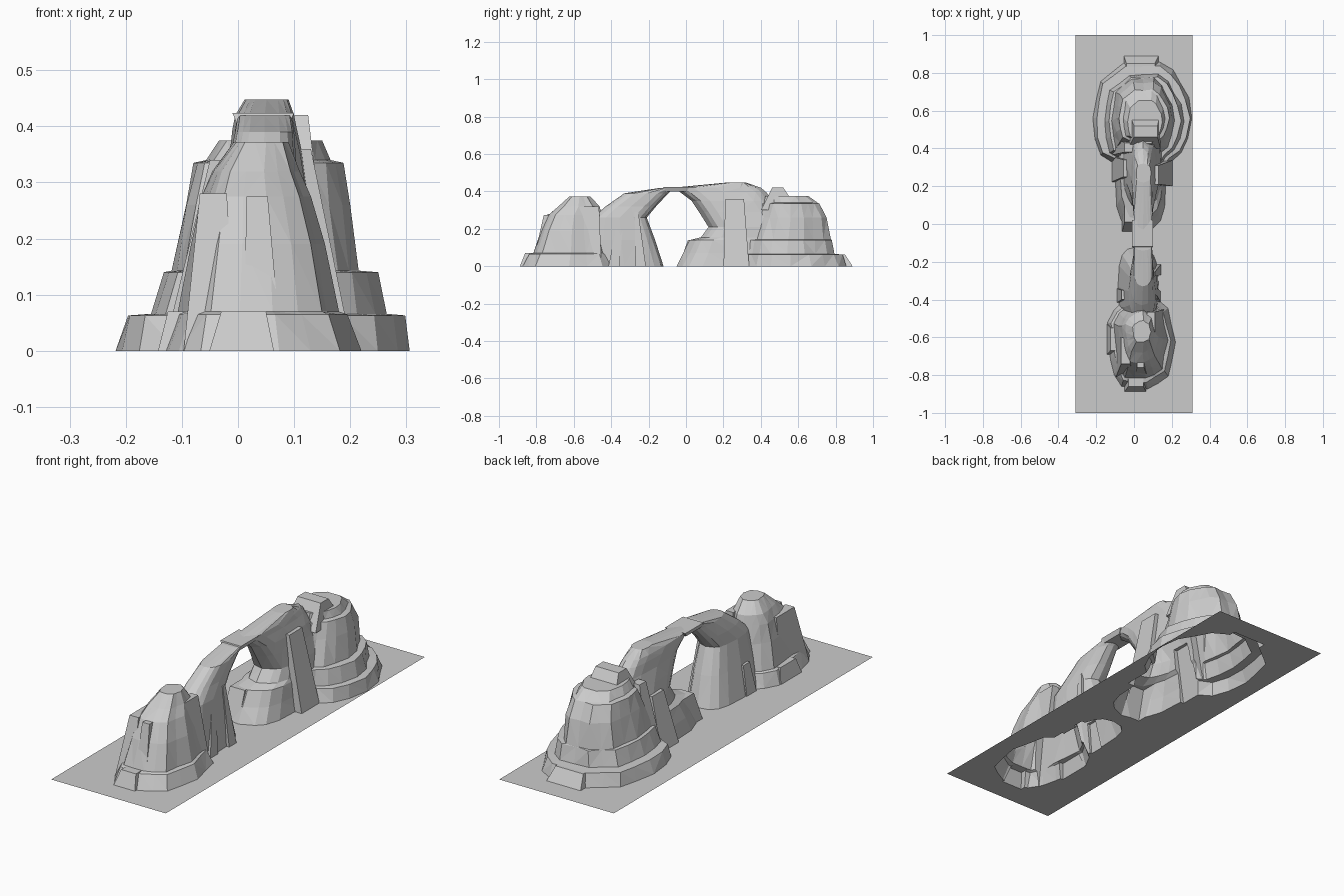
import bpy, bmesh, math, random
random.seed(7)


def make_object(name, verts, faces):
    me = bpy.data.meshes.new(name)
    me.from_pydata(verts, [], faces)
    bm = bmesh.new()
    bm.from_mesh(me)
    bmesh.ops.recalc_face_normals(bm, faces=bm.faces)
    bmesh.ops.triangulate(bm, faces=[f for f in bm.faces if len(f.verts) == 4])
    bm.to_mesh(me)
    bm.free()
    ob = bpy.data.objects.new(name, me)
    bpy.context.collection.objects.link(ob)
    return ob


def loft(name, rings, sides=16, power=2.3, rough=0.1):
    """Fluted rock from stacked rings: (z, x0, x1, y0, y1)."""
    flute = [1 - rough * random.random() * (i % 4 != 0) for i in range(sides)]
    rings = [(-0.05,) + rings[0][1:]] + rings
    verts = []
    for k, (z, x0, x1, y0, y1) in enumerate(rings):
        for i in range(sides):
            a = 2 * math.pi * i / sides
            c, s = math.cos(a), math.sin(a)
            r = flute[i]
            if k > 1 and i % 4:
                r -= rough * 0.5 * random.random()
            px = math.copysign(abs(c) ** (2 / power), c) * r
            py = math.copysign(abs(s) ** (2 / power), s) * r
            verts.append(((x0 + x1) / 2 + px * (x1 - x0) / 2,
                          (y0 + y1) / 2 + py * (y1 - y0) / 2, z))
    n = sides
    faces = [(k * n + i, k * n + (i + 1) % n, (k + 1) * n + (i + 1) % n, (k + 1) * n + i)
             for k in range(len(rings) - 1) for i in range(n)]
    faces += [tuple(range(n))[::-1], tuple(range((len(rings) - 1) * n, len(rings) * n))]
    return make_object(name, verts, faces)


def crag(name, base, top, z0, z1):
    """Tapered block; base and top are (x0, x1, y0, y1)."""
    verts = [(x, y, z) for (x0, x1, y0, y1), z in ((base, z0), (top, z1))
             for x, y in ((x0, y0), (x1, y0), (x1, y1), (x0, y1))]
    faces = [(3, 2, 1, 0), (4, 5, 6, 7)] + [(i, (i + 1) % 4, (i + 1) % 4 + 4, i + 4) for i in range(4)]
    return make_object(name, verts, faces)


parts = []

# Large butte with stepped ledges
parts.append(loft("large_butte", [
    (0, -0.22, 0.306, 0.25, 0.87), (0.063, -0.208, 0.298, 0.27, 0.85),
    (0.066, -0.165, 0.265, 0.28, 0.805), (0.14, -0.14, 0.25, 0.30, 0.79),
    (0.143, -0.125, 0.215, 0.31, 0.785), (0.26, -0.10, 0.20, 0.36, 0.76),
    (0.335, -0.082, 0.188, 0.40, 0.72), (0.34, -0.062, 0.165, 0.41, 0.71),
    (0.375, -0.035, 0.15, 0.42, 0.66)], sides=20))
parts.append(crag("large_butte_summit", (-0.03, 0.14, 0.40, 0.60), (0.0, 0.125, 0.46, 0.52), 0.3, 0.42))
parts.append(crag("large_butte_rear_step", (-0.06, 0.14, 0.7, 0.91), (-0.04, 0.11, 0.7, 0.85), -0.03, 0.063))

# Arch leg of the large butte, leaning out into the bridge
parts.append(loft("north_arch_leg", [
    (0, -0.10, 0.17, -0.05, 0.56), (0.07, -0.09, 0.16, -0.015, 0.56),
    (0.14, -0.075, 0.15, 0.02, 0.56), (0.155, -0.06, 0.145, 0.08, 0.55),
    (0.21, -0.05, 0.14, 0.12, 0.54), (0.29, -0.03, 0.125, 0.07, 0.50),
    (0.35, -0.015, 0.115, 0.03, 0.46), (0.395, -0.01, 0.105, -0.03, 0.43),
    (0.42, -0.005, 0.10, -0.072, 0.40), (0.448, 0.012, 0.09, 0.22, 0.32)], power=3.2, rough=0.06))

# Small butte
parts.append(loft("small_butte", [
    (0, -0.15, 0.22, -0.89, -0.36), (0.065, -0.13, 0.195, -0.855, -0.38),
    (0.07, -0.115, 0.18, -0.84, -0.39), (0.19, -0.09, 0.155, -0.79, -0.43),
    (0.275, -0.07, 0.13, -0.745, -0.45), (0.32, -0.05, 0.11, -0.69, -0.46),
    (0.372, -0.01, 0.09, -0.63, -0.51)], sides=18))

# Arch leg of the small butte
parts.append(loft("south_arch_leg", [
    (0, -0.085, 0.13, -0.54, -0.12), (0.14, -0.055, 0.125, -0.53, -0.165),
    (0.26, -0.03, 0.115, -0.50, -0.21), (0.32, -0.02, 0.105, -0.43, -0.16),
    (0.39, -0.005, 0.10, -0.33, -0.095), (0.419, 0.0, 0.095, -0.14, -0.066)], power=3, rough=0.06))

# Bridge keystone where both legs meet
parts.append(crag("bridge_slab", (0.0, 0.09, -0.13, 0.0), (-0.01, 0.10, -0.12, 0.02), 0.40, 0.424))

# Buttresses, fins and foot blocks: base, top, height
for name, base, top, h in [
    ("small_butte_front_foot", (-0.06, 0.07, -0.90, -0.75), (-0.03, 0.05, -0.86, -0.75), 0.07),
    ("small_butte_front_fin", (0.01, 0.08, -0.83, -0.65), (0.015, 0.053, -0.76, -0.65), 0.275),
    ("small_butte_left_fin", (-0.10, 0.0, -0.82, -0.6), (-0.068, -0.02, -0.74, -0.6), 0.28),
    ("small_butte_right_fin", (0.08, 0.17, -0.62, -0.45), (0.07, 0.11, -0.57, -0.465), 0.32),
    ("small_butte_left_foot", (-0.15, 0.0, -0.70, -0.52), (-0.125, 0.0, -0.67, -0.55), 0.07),
    ("south_leg_left_foot", (-0.095, 0.0, -0.42, -0.34), (-0.065, 0.0, -0.40, -0.35), 0.14),
    ("south_leg_right_fin", (0.05, 0.145, -0.42, -0.36), (0.05, 0.11, -0.36, -0.33), 0.28),
    ("south_leg_inner_fin", (0.05, 0.145, -0.27, -0.21), (0.05, 0.11, -0.275, -0.255), 0.29),
    ("north_leg_foot", (-0.065, 0.03, -0.05, 0.15), (-0.05, 0.03, 0.01, 0.15), 0.14),
    ("north_leg_left_fin", (-0.125, 0.0, 0.22, 0.36), (-0.055, 0.0, 0.25, 0.34), 0.25),
    ("north_leg_right_fin", (0.05, 0.21, 0.20, 0.34), (0.05, 0.13, 0.21, 0.31), 0.36),
    ("large_butte_left_fin", (-0.14, 0.0, 0.36, 0.48), (-0.05, 0.0, 0.38, 0.43), 0.34),
]:
    parts.append(crag(name, base, top, -0.03, h))

# Ground slab; merging the rocks into it opens the floor beneath them
ground = crag("rock_arch_on_ground", (-0.31, 0.31, -1, 1), (-0.31, 0.31, -1, 1), -0.1, 0.0)
for p in parts:
    m = ground.modifiers.new(p.name, 'BOOLEAN')
    m.operation, m.solver, m.object = 'UNION', 'EXACT', p
dg = bpy.context.evaluated_depsgraph_get()
merged = bpy.data.meshes.new_from_object(ground.evaluated_get(dg))
ground.modifiers.clear()
ground.data = merged
for p in parts:
    bpy.data.objects.remove(p, do_unlink=True)

# Keep only the thin ground sheet and the rock skin above it
bm = bmesh.new()
bm.from_mesh(merged)
low = [f for f in bm.faces if any(v.co.z < -0.005 for v in f.verts)]
bmesh.ops.delete(bm, geom=low, context='FACES')
bm.to_mesh(merged)
bm.free()
